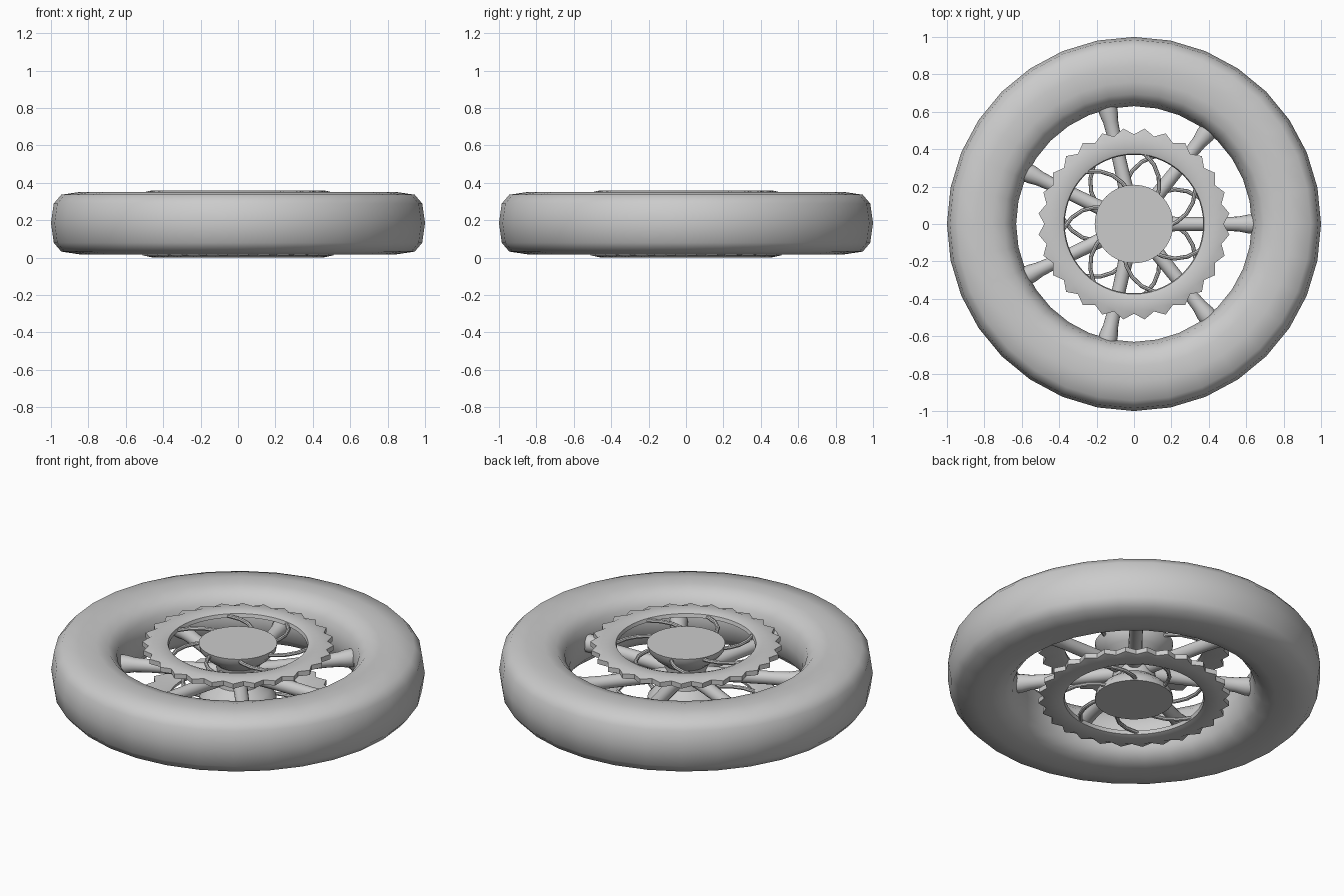
import bpy, bmesh
from math import sin, cos, pi, radians
from mathutils import Matrix, Vector

if "Cube" in bpy.data.objects:
    bpy.data.objects.remove(bpy.data.objects["Cube"])

MID = 0.18  # wheel centre height


def add_mesh(name, bm, angle=40):
    bmesh.ops.recalc_face_normals(bm, faces=bm.faces)
    me = bpy.data.meshes.new(name)
    bm.to_mesh(me)
    bm.free()
    ob = bpy.data.objects.new(name, me)
    bpy.context.collection.objects.link(ob)
    bpy.ops.object.select_all(action='DESELECT')
    ob.select_set(True)
    bpy.context.view_layer.objects.active = ob
    bpy.ops.object.shade_smooth_by_angle(angle=radians(angle))
    return ob


def lathe(bm, profile, n, closed=False, tooth=None):
    """Revolve (radius, z) points around z; tooth adjusts radius per step."""
    rings = []
    for i in range(n):
        a = 2 * pi * i / n
        ring = []
        for j, (r, z) in enumerate(profile):
            if tooth:
                r += tooth(i, j)
            ring.append(bm.verts.new((r * cos(a), r * sin(a), z)))
        rings.append(ring)
    m = len(profile)
    for i in range(n):
        p, q = rings[i], rings[(i + 1) % n]
        for j in range(m if closed else m - 1):
            k = (j + 1) % m
            bm.faces.new((p[j], q[j], q[k], p[k]))
    if not closed:
        bm.faces.new([r[0] for r in rings])
        bm.faces.new([r[-1] for r in rings])


# Tyre: rounded-square section
half = [(1.0, 0.0), (0.985, 0.105), (0.945, 0.152), (0.845, 0.167),
        (0.76, 0.165), (0.695, 0.148), (0.65, 0.1), (0.63, 0.0)]
section = half + [(r, -z) for r, z in half[-2:0:-1]]
bm = bmesh.new()
lathe(bm, [(r, z + MID + 0.004) for r, z in section], 32, closed=True)
add_mesh("tyre", bm, 60)

# Hub: spool with wide end flanges
bm = bmesh.new()
spool = [(0.21, 0.172), (0.205, 0.14), (0.17, 0.10), (0.12, 0.06), (0.11, 0.0)]
spool += [(r, -z) for r, z in spool[-2::-1]]
lathe(bm, [(r, z + MID) for r, z in spool], 32)
add_mesh("hub", bm)

# Seven round spokes, flared where they meet the tyre
for i in range(7):
    bm = bmesh.new()
    lathe(bm, [(0.042, 0.09), (0.038, 0.25), (0.036, 0.48),
               (0.040, 0.56), (0.050, 0.61), (0.050, 0.64)], 16)
    rot = Matrix.Rotation(2 * pi * i / 7, 4, 'Z') @ Matrix.Rotation(pi / 2, 4, 'Y')
    bm.transform(Matrix.Translation((0, 0, MID)) @ rot)
    add_mesh("spoke_%d" % (i + 1), bm)

# Toothed ring and thin curved arms on each face of the wheel
for side, label in ((1, "upper"), (-1, "lower")):
    flip = Matrix.Translation((0, 0, MID)) @ (
        Matrix.Identity(4) if side > 0 else Matrix.Rotation(pi, 4, 'X'))
    bm = bmesh.new()
    ring = [(0.37, 0.150), (0.375, 0.170), (0.40, 0.179), (0.46, 0.179),
            (0.495, 0.168), (0.495, 0.140), (0.40, 0.140)]
    lathe(bm, ring, 56, closed=True,
          tooth=lambda i, j: (0.018 if i % 2 else -0.015) if j in (4, 5) else 0)
    bm.transform(flip)
    add_mesh(label + "_toothed_ring", bm, 30)

    path = [(0.18, -4), (0.23, 3), (0.285, 11), (0.335, 20), (0.375, 29), (0.41, 36)]
    for i in range(7):
        bm = bmesh.new()
        pts = [Vector((r * cos(radians(a) + 2 * pi * i / 7),
                       r * sin(radians(a) + 2 * pi * i / 7), 0.155)) for r, a in path]
        loops = []
        for k, p in enumerate(pts):
            t = (pts[min(k + 1, 5)] - pts[max(k - 1, 0)]).normalized()
            s = Vector((-t.y, t.x, 0))
            loops.append([bm.verts.new(p + 0.011 * (s * cos(b * pi / 4) +
                          Vector((0, 0, sin(b * pi / 4))))) for b in range(8)])
        for u, v in zip(loops, loops[1:]):
            for b in range(8):
                c = (b + 1) % 8
                bm.faces.new((u[b], u[c], v[c], v[b]))
        bm.faces.new(loops[0])
        bm.faces.new(loops[-1])
        bm.transform(flip)
        add_mesh("%s_arm_%d" % (label, i + 1), bm)
